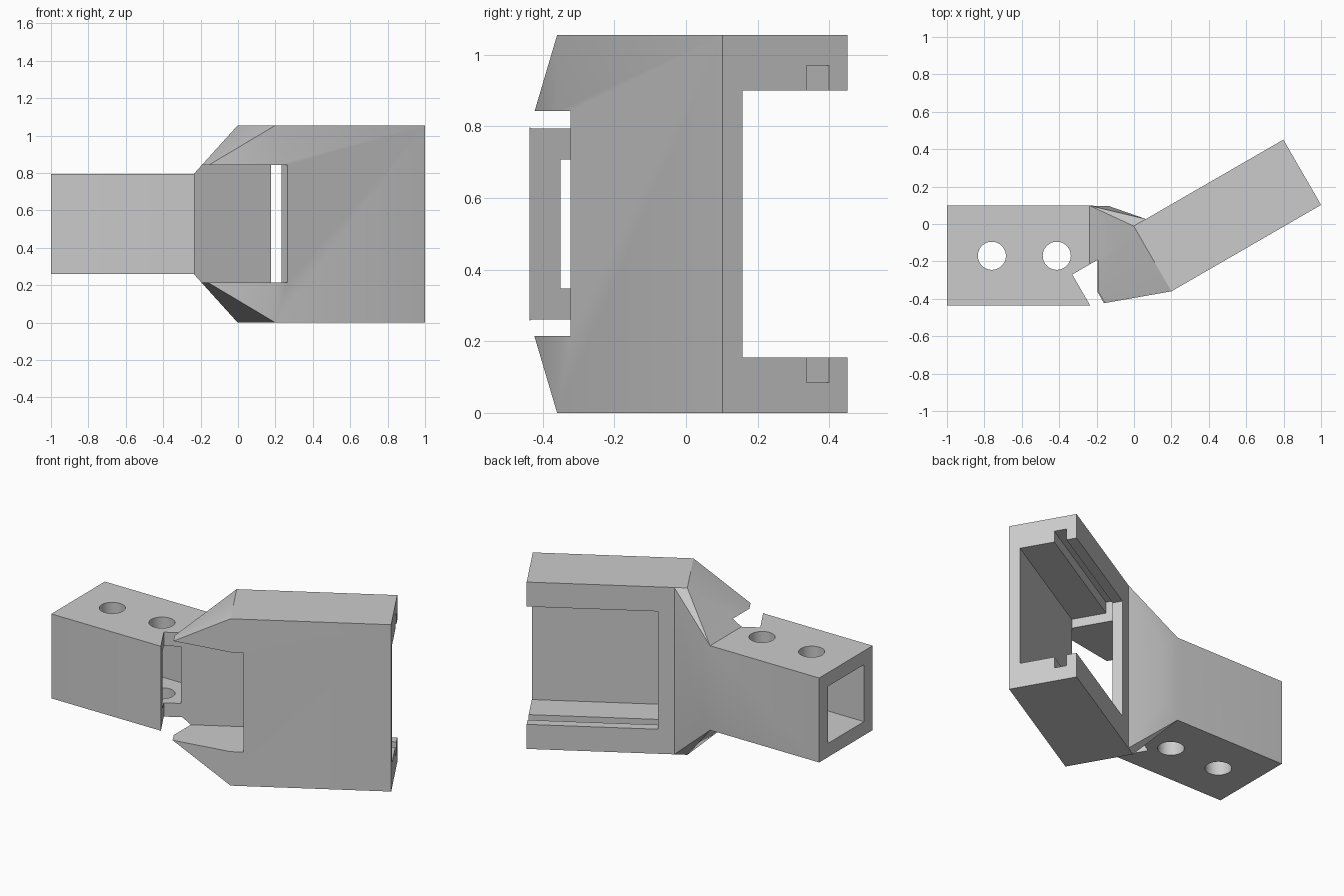
import bpy, bmesh, math
from mathutils import Vector, Matrix

if "Cube" in bpy.data.objects:
    bpy.data.objects.remove(bpy.data.objects["Cube"])

H = 1.055                      # full height
MID = H / 2
ANG = math.radians(30)         # bend between the two arms
U = Vector((math.cos(ANG), math.sin(ANG), 0))
W = Vector((-math.sin(ANG), math.cos(ANG), 0))
P = Vector((0.2, -0.36, 0))    # front corner of the bend
LEN, WID = 0.924, 0.403        # channel arm length and depth

mat = bpy.data.materials.new("plain grey")
mat.diffuse_color = (0.6, 0.6, 0.6, 1)
mat.use_nodes = True
mat.node_tree.nodes["Principled BSDF"].inputs["Base Color"].default_value = mat.diffuse_color


def uw(u, w):
    p = P + U * u + W * w
    return p.x, p.y


def make(name, bm):
    bmesh.ops.recalc_face_normals(bm, faces=bm.faces)
    me = bpy.data.meshes.new(name)
    bm.to_mesh(me)
    bm.free()
    me.materials.append(mat)
    ob = bpy.data.objects.new(name, me)
    bpy.context.collection.objects.link(ob)
    return ob


# Outer body: square arm, flared transition and angled channel arm
bm = bmesh.new()


def pair(xy, half):
    """A top and a bottom vertex, mirrored about mid height."""
    return [bm.verts.new((xy[0], xy[1], MID + s * half)) for s in (1, -1)]


TH = 0.267
Af, Ab = pair((-1, -0.437), TH), pair((-1, 0.098), TH)
Tf, Tb = pair((-0.237, -0.437), TH), pair((-0.237, 0.098), TH)
Mb = pair((-0.135, 0.096), 0.17)
P1, P0 = pair(uw(0, 0), MID), pair(uw(0, WID), MID)
R = pair(uw(0.075, WID), MID)
E1, E0 = pair(uw(LEN, 0), MID), pair(uw(LEN, WID), MID)

# faces repeated on top and bottom
for cap in ((Af, Tf, Tb, Ab), (Tf, P0, Tb), (Tf, P1, P0),
            (P1, E1, E0, R, P0), (Tb, P0, R), (Tb, R, Mb)):
    for i in (0, 1):
        bm.faces.new([v[i] for v in cap])
# upright faces
for a, b in ((Af, Tf), (Tf, P1), (P1, E1), (E1, E0), (E0, R),
             (R, Mb), (Mb, Tb), (Tb, Ab), (Ab, Af)):
    bm.faces.new((a[0], a[1], b[1], b[0]))
body = make("angled_bracket", bm)


def cut(cutter):
    cutter.hide_render = True
    m = body.modifiers.new("cut", 'BOOLEAN')
    m.operation, m.solver, m.object = 'DIFFERENCE', 'EXACT', cutter
    bpy.context.view_layer.objects.active = body
    bpy.ops.object.modifier_apply(modifier=m.name)
    bpy.data.objects.remove(cutter)


def box(name, x, y, z, angled=False):
    b = bmesh.new()
    bmesh.ops.create_cube(b, size=1)
    for v in b.verts:
        c = [r[0] if k < 0 else r[1] for k, r in zip(v.co, (x, y, z))]
        if angled:
            c[:2] = uw(c[0], c[1])
        v.co = c
    return make(name, b)


# Bore of the square arm
cut(box("arm_bore", (-1.1, -0.245), (-0.35, 0.011), (MID - 0.18, MID + 0.18)))
# Bolt holes
for x in (-0.76, -0.413):
    b = bmesh.new()
    bmesh.ops.create_cone(b, cap_ends=True, segments=48, radius1=0.075,
                          radius2=0.075, depth=2,
                          matrix=Matrix.Translation((x, -0.17, MID)))
    cut(make("bolt_hole", b))
# Channel interior, then its open back behind the end lip
cut(box("channel_interior", (0.075, 1.2), (0.065, 0.343), (0.155, 0.9), True))
cut(box("channel_opening", (0.17, 1.2), (0.3, 0.6), (0.155, 0.9), True))
# Panel grooves along floor and ceiling
for z in ((0.085, 0.2), (0.85, 0.97)):
    cut(box("panel_groove", (0.075, 1.2), (0.27, 0.343), z, True))
# Notch on the inside of the bend
cut(box("bend_notch", (-0.414, 0.075), (-0.3, 0.343), (0.215, 0.843), True))

# Soft shading with crisp edges
bpy.ops.object.select_all(action='DESELECT')
body.select_set(True)
bpy.context.view_layer.objects.active = body
bpy.ops.object.shade_smooth_by_angle(angle=math.radians(25))
